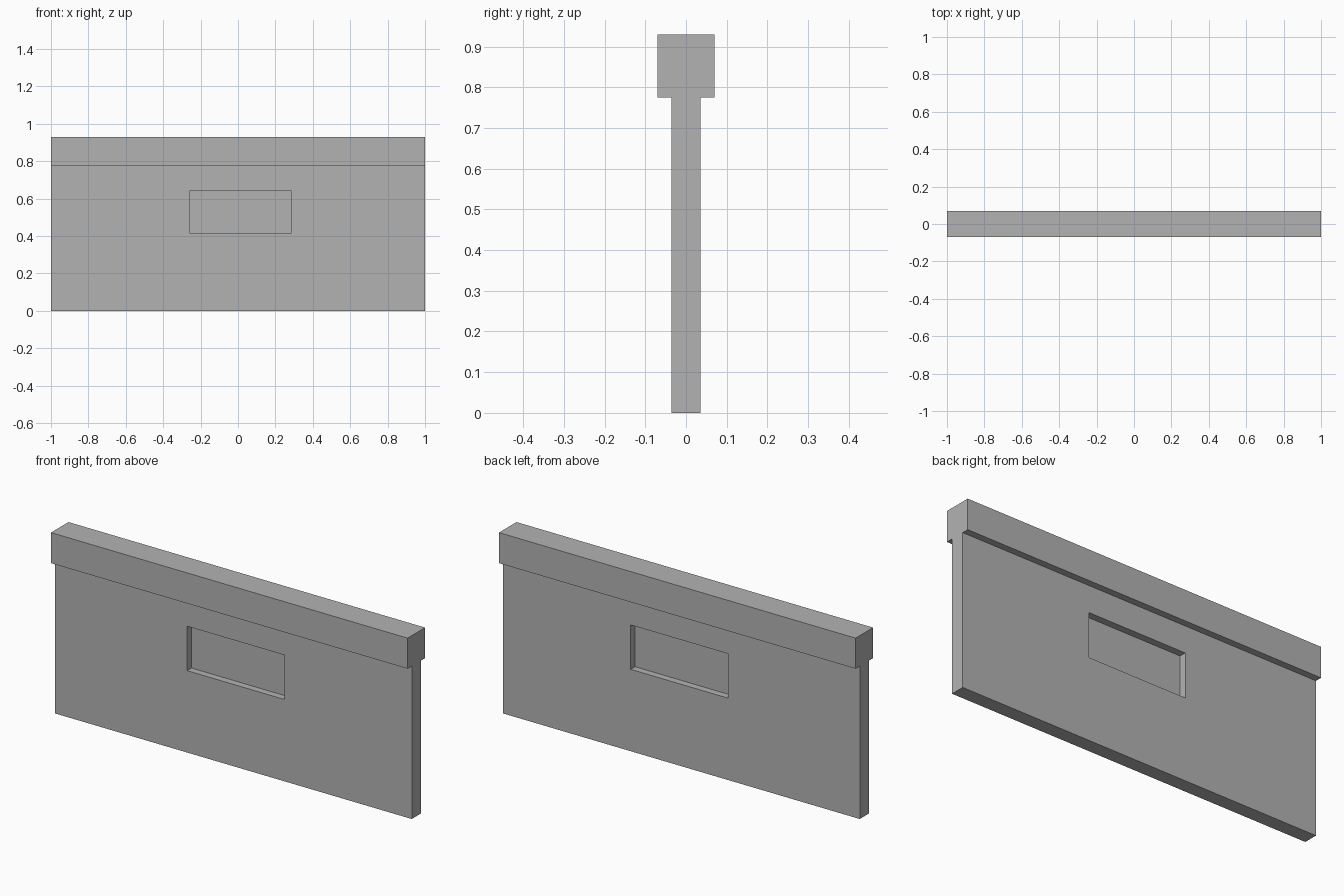
import bpy

default_cube = bpy.data.objects.get("Cube")
if default_cube:
    bpy.data.objects.remove(default_cube, do_unlink=True)

# Single plain grey finish
grey = bpy.data.materials.new("plain_grey")
grey.use_nodes = True
colour = (0.45, 0.45, 0.45, 1)
grey.diffuse_color = colour
grey.node_tree.nodes["Principled BSDF"].inputs["Base Color"].default_value = colour


def box(name, low, high):
    """Flat-faced box spanning two opposite corners."""
    bpy.ops.mesh.primitive_cube_add(size=1)
    obj = bpy.context.object
    obj.name = name
    for v in obj.data.vertices:
        v.co = [low[i] if v.co[i] < 0 else high[i] for i in range(3)]
    obj.data.materials.append(grey)
    return obj


HALF_WALL = 0.036
HALF_CAP = 0.07
HALF_PANE = 0.001
CAP_BOTTOM = 0.775

# Thin upright wall and the thicker coping along its top
wall = box("wall", (-1, -HALF_WALL, 0), (1, HALF_WALL, CAP_BOTTOM))
box("coping", (-1, -HALF_CAP, CAP_BOTTOM), (1, HALF_CAP, 0.93))

# Window recess on both faces, leaving a thin pane in the middle
for side, name in ((-1, "front"), (1, "back")):
    ys = sorted((side * HALF_PANE, side * HALF_CAP))
    cutter = box(name + "_window_cutter", (-0.26, ys[0], 0.415), (0.285, ys[1], 0.64))
    cutter.hide_render = True
    cutter.hide_viewport = True
    cutter.display_type = 'WIRE'
    cut = wall.modifiers.new(name + "_window", 'BOOLEAN')
    cut.operation = 'DIFFERENCE'
    cut.solver = 'EXACT'
    cut.object = cutter
